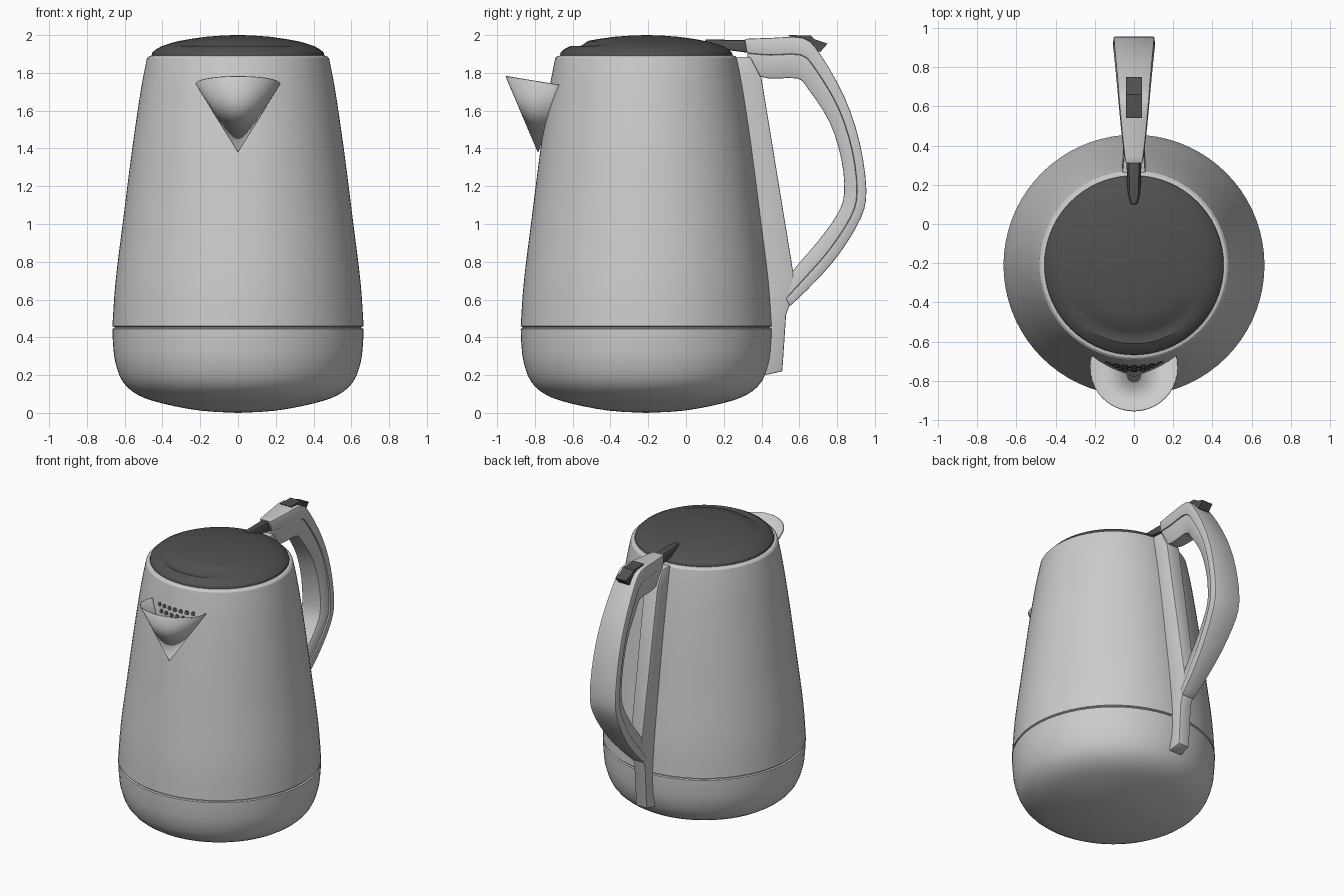
import bpy, bmesh
from math import sin, cos, pi, radians, atan2, sqrt
from mathutils import Vector, Matrix

if "Cube" in bpy.data.objects:
    bpy.data.objects.remove(bpy.data.objects["Cube"])

CY = -0.21  # y of the vessel axis
dark = bpy.data.materials.new("dark_plastic")
dark.diffuse_color = (0.08, 0.08, 0.08, 1)
dark.use_nodes = True
dark.node_tree.nodes["Principled BSDF"].inputs["Base Color"].default_value = dark.diffuse_color


def finish(bm, name, mat=None, angle=30, bevel=0):
    """Turn a bmesh into a smooth-by-angle object."""
    bmesh.ops.recalc_face_normals(bm, faces=bm.faces)
    if bevel:
        edges = [e for e in bm.edges if e.calc_face_angle(0) > radians(40)]
        bmesh.ops.bevel(bm, geom=edges, offset=bevel, segments=2, profile=0.5, affect='EDGES')
    me = bpy.data.meshes.new(name)
    bm.to_mesh(me)
    bm.free()
    me.shade_smooth()
    me.set_sharp_from_angle(angle=radians(angle))
    ob = bpy.data.objects.new(name, me)
    bpy.context.collection.objects.link(ob)
    if mat:
        me.materials.append(mat)
    return ob


def spline(pts, steps):
    """Catmull-Rom interpolation through tuples of any size."""
    out = []
    for i in range(len(pts) - 1):
        p = [pts[max(0, min(len(pts) - 1, i + k))] for k in (-1, 0, 1, 2)]
        for s in range(steps):
            t = s / steps
            out.append(tuple(0.5 * (2 * b + (c - a) * t + (2 * a - 5 * b + 4 * c - d) * t * t
                                    + (3 * b - a - 3 * c + d) * t ** 3)
                             for a, b, c, d in zip(*p)))
    return out + [pts[-1]]


def lathe(profile, segs=72):
    """Revolve (radius, z) points about the vessel axis, closing ends at radius 0."""
    bm = bmesh.new()
    rings = []
    for r, z in profile:
        if r < 1e-5:
            rings.append([bm.verts.new((0, CY, z))] * segs)
        else:
            rings.append([bm.verts.new((r * cos(2 * pi * i / segs), CY + r * sin(2 * pi * i / segs), z))
                          for i in range(segs)])
    for a, b in zip(rings, rings[1:]):
        for i in range(segs):
            j = (i + 1) % segs
            bm.faces.new(list(dict.fromkeys((a[i], a[j], b[j], b[i]))))
    return bm


def loft(sections):
    """Skin a row of equal-length closed loops and cap both ends."""
    bm = bmesh.new()
    loops = [[bm.verts.new(p) for p in s] for s in sections]
    n = len(loops[0])
    for a, b in zip(loops, loops[1:]):
        for i in range(n):
            bm.faces.new((a[i], a[(i + 1) % n], b[(i + 1) % n], b[i]))
    bm.faces.new(loops[0])
    bm.faces.new(loops[-1])
    return bm


def quad(outer, inner, wo, wi):
    """Cross-section between two (y, z) points with separate half widths."""
    return [(-wo, *outer), (wo, *outer), (wi, *inner), (-wi, *inner)]


# Base cup with rounded bottom
base = spline([(0, 0.0), (0.2, 0.012), (0.4, 0.05), (0.53, 0.095), (0.61, 0.165),
               (0.65, 0.27), (0.662, 0.37), (0.665, 0.445)], 3)
finish(lathe(base + [(0.655, 0.449), (0.655, 0.455)]), "base_cup")

# Tapered vessel wall with a rolled top rim
wall = spline([(0.665, 0.459), (0.648, 0.7), (0.607, 1.03), (0.56, 1.4), (0.516, 1.7), (0.486, 1.86)], 4)
finish(lathe([(0.655, 0.455)] + wall + [(0.482, 1.878), (0.472, 1.888), (0.455, 1.892), (0.43, 1.88)]),
       "vessel_wall")


def wall_radius(z):
    for (r0, z0), (r1, z1) in zip(wall, wall[1:]):
        if z0 <= z <= z1:
            return r0 + (r1 - r0) * (z - z0) / (z1 - z0)


# Domed lid with a shallow finger crescent toward the front
lid = lathe([(0.44, 1.88), (0.457, 1.893), (0.453, 1.908), (0.435, 1.925), (0.40, 1.943), (0.37, 1.953),
             (0.34, 1.962), (0.31, 1.969), (0.25, 1.980), (0.17, 1.991), (0.08, 1.998), (0, 2.0)])
for v in lid.verts:
    x, y = v.co.x, v.co.y - CY
    if 0.32 < sqrt(x * x + y * y) < 0.38:
        v.co.z -= 0.016 * min(1, max(0, -sin(atan2(y, x)) - 0.45) * 2)
finish(lid, "lid", dark)

# Half-cone spout, open toward the wall
bm = bmesh.new()
tip = bm.verts.new((0, -0.785, 1.38))
rim = []
for i in range(25):
    a = radians(-198 + 216 * i / 24)
    y = -0.73 + 0.225 * sin(a)
    rim.append(bm.verts.new((0.225 * cos(a), y, 1.78 - 0.165 * (y + 0.955))))
for a, b in zip(rim, rim[1:]):
    bm.faces.new((tip, a, b))
spout = finish(bm, "spout")
thick = spout.modifiers.new("thickness", 'SOLIDIFY')
thick.thickness = 0.008
thick.offset = -1

# Filter perforations behind the spout
bm = bmesh.new()
for row, count in enumerate((7, 6, 5, 4, 3)):
    z = 1.725 - 0.042 * row
    r = wall_radius(z)
    for k in range(count):
        a = (k - (count - 1) / 2) * 0.045 / r
        m = (Matrix.Translation((r * sin(a), CY - r * cos(a), z)) @ Matrix.Rotation(a, 4, 'Z')
             @ Matrix.Rotation(radians(82), 4, 'X'))
        bmesh.ops.create_cone(bm, cap_ends=True, segments=12, radius1=0.015, radius2=0.015,
                              depth=0.008, matrix=m)
finish(bm, "filter_holes", dark)

# Mounting strip down the back of the vessel: outer y, outer z, inner y, inner z, half width
strip = [(0.34, 1.885, 0.25, 1.885, 0.06), (0.40, 1.77, 0.27, 1.77, 0.062), (0.57, 0.73, 0.40, 0.73, 0.055),
         (0.56, 0.60, 0.42, 0.60, 0.053), (0.53, 0.52, 0.42, 0.52, 0.052), (0.51, 0.22, 0.42, 0.20, 0.05)]
finish(loft([quad((a, b), (c, d), w * 0.85, w) for a, b, c, d, w in strip]), "handle_strip", bevel=0.006)

# Curved grip: outer y, outer z, inner y, inner z, half width
grip = [(0.31, 1.98, 0.34, 1.80, 0.045), (0.45, 1.985, 0.44, 1.77, 0.062), (0.62, 1.985, 0.59, 1.77, 0.078),
        (0.71, 1.90, 0.65, 1.71, 0.085), (0.84, 1.67, 0.76, 1.54, 0.097), (0.92, 1.43, 0.823, 1.34, 0.105),
        (0.955, 1.18, 0.837, 1.16, 0.108), (0.925, 1.03, 0.80, 1.05, 0.104), (0.81, 0.84, 0.70, 0.91, 0.085),
        (0.68, 0.69, 0.58, 0.77, 0.066), (0.55, 0.565, 0.50, 0.66, 0.052)]
shell, liner = [], []
for a, b, c, d, w in spline(grip, 3):
    o, i = Vector((a, b)), Vector((c, d))
    m = o.lerp(i, 0.42)
    shell.append(quad(o, m, w * 0.96, w))
    liner.append(quad(m, i, w * 0.92, w * 0.68))
finish(loft(shell), "grip_shell", bevel=0.006)
finish(loft(liner), "grip_liner", bevel=0.006)

# Hinge arm from the lid into the handle
hinge = [(0.10, 1.978, 1.94, 0.022), (0.15, 1.976, 1.93, 0.036), (0.34, 1.974, 1.905, 0.04)]
finish(loft([quad((y, t), (y, b), w * 0.7, w) for y, t, b, w in hinge]), "hinge_arm", dark, bevel=0.01)

# Lid release button on top of the grip
button = [(0.54, 2.0), (0.66, 1.998), (0.68, 1.978), (0.75, 1.955), (0.71, 1.91), (0.64, 1.94), (0.58, 1.97)]
finish(loft([[(x, y, z) for y, z in button] for x in (-0.042, 0.042)]), "release_button", dark)
